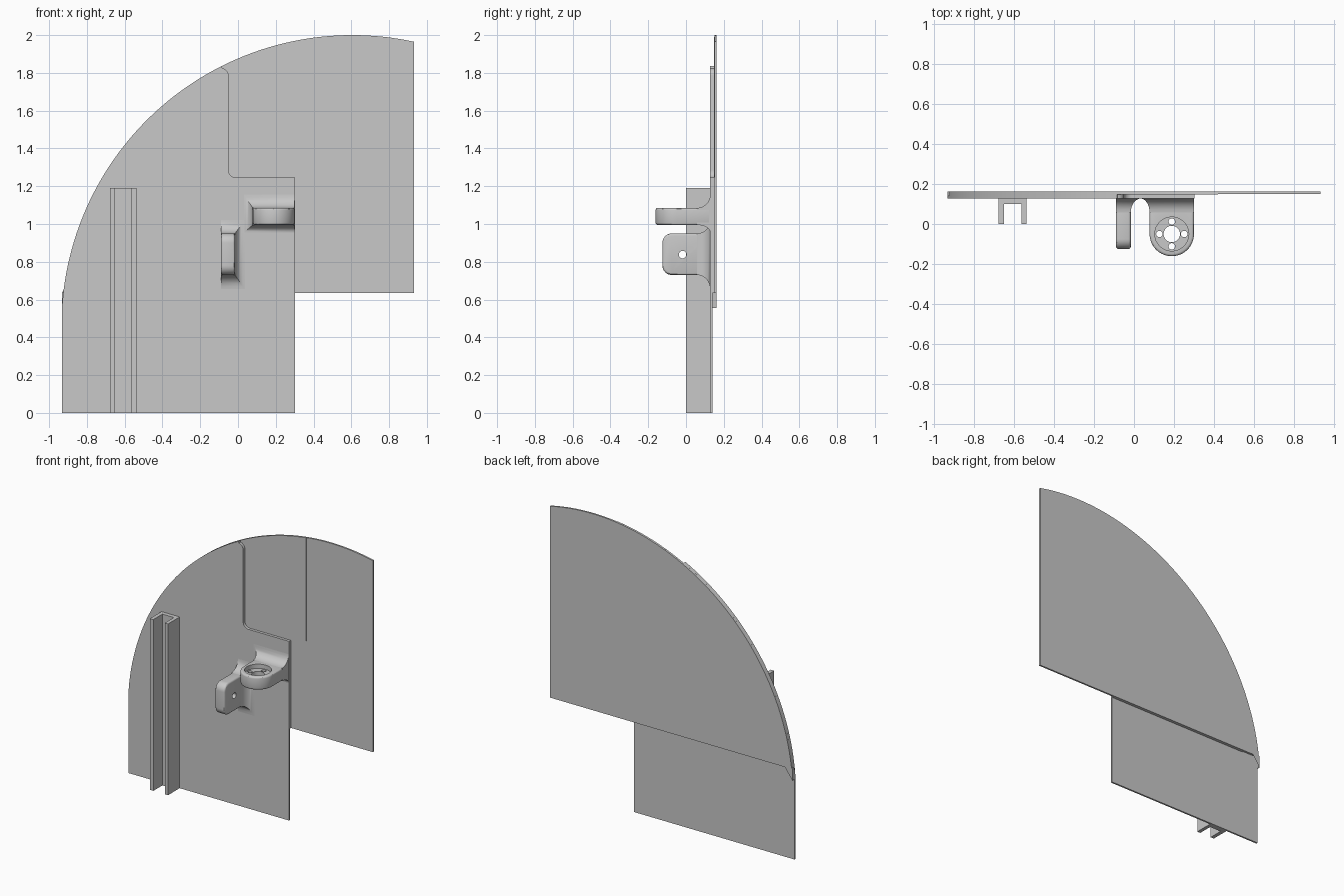
import bpy, bmesh
from math import sin, cos, radians, acos, degrees, pi
from mathutils import Vector

if "Cube" in bpy.data.objects:
    bpy.data.objects.remove(bpy.data.objects["Cube"], do_unlink=True)

GREY = (0.58, 0.58, 0.58, 1)
grey = bpy.data.materials.new("light grey")
grey.use_nodes = True
grey.diffuse_color = GREY
grey.node_tree.nodes["Principled BSDF"].inputs["Base Color"].default_value = GREY

PLATE_FRONT = 0.128


def place(axis, a, b, d):
    """2D point plus depth along the given axis"""
    return Vector({"x": (d, a, b), "y": (a, d, b), "z": (a, b, d)}[axis])


def arc(cx, cy, r, start, end, n=8):
    return [(cx + r * cos(radians(start + (end - start) * i / n)),
             cy + r * sin(radians(start + (end - start) * i / n))) for i in range(n + 1)]


def finish(bm, name):
    bmesh.ops.recalc_face_normals(bm, faces=bm.faces)
    mesh = bpy.data.meshes.new(name)
    bm.to_mesh(mesh)
    bm.free()
    mesh.materials.append(grey)
    ob = bpy.data.objects.new(name, mesh)
    bpy.context.collection.objects.link(ob)
    return ob


def prism(name, axis, outline, lo, hi):
    bm = bmesh.new()
    rings = [[bm.verts.new(place(axis, a, b, d)) for a, b in outline] for d in (lo, hi)]
    for ring in rings:
        bm.faces.new(ring)
    n = len(outline)
    for i in range(n):
        j = (i + 1) % n
        bm.faces.new((rings[0][i], rings[0][j], rings[1][j], rings[1][i]))
    return finish(bm, name)


def flare(name, x0, x1, z0, z1, left, right, down, up, n=8):
    """Concave skirt where a tab grows out of the plate"""
    bm = bmesh.new()
    rings = []
    for i in range(n + 2):
        t = min(i, n) / n * pi / 2
        o = 1 - cos(t)
        y = PLATE_FRONT - 0.07 * (1 - sin(t)) + (0.006 if i > n else 0)
        xa, xb, za, zb = x0 - left * o, x1 + right * o, z0 - down * o, z1 + up * o
        rings.append([bm.verts.new(p) for p in
                      ((xa, y, za), (xb, y, za), (xb, y, zb), (xa, y, zb))])
    for low, high in zip(rings, rings[1:]):
        for i in range(4):
            j = (i + 1) % 4
            bm.faces.new((low[i], low[j], high[j], high[i]))
    bm.faces.new(rings[0])
    bm.faces.new(rings[-1])
    return finish(bm, name)


def apply(ob, mod):
    bpy.context.view_layer.objects.active = ob
    bpy.ops.object.modifier_apply(modifier=mod.name)


def soften(ob, width):
    mod = ob.modifiers.new("edge", "BEVEL")
    mod.width, mod.segments = width, 3
    mod.limit_method, mod.angle_limit = "ANGLE", radians(50)
    apply(ob, mod)


def drill(ob, axis, a, b, r, lo, hi):
    cutter = prism("cutter", axis, arc(a, b, r, 0, 360, 32)[:-1], lo, hi)
    cutter.hide_render = True
    mod = ob.modifiers.new("hole", "BOOLEAN")
    mod.operation, mod.solver, mod.object = "DIFFERENCE", "EXACT", cutter
    apply(ob, mod)
    bpy.data.objects.remove(cutter, do_unlink=True)


# Big curved rim shared by all plates
CX, CZ, R = 0.605, 0.46, 1.54
LEFT, RIGHT, EDGE, STEP = -0.932, 0.932, 0.303, 0.635


def rim(x_from):
    start = degrees(acos((x_from - CX) / R))
    end = degrees(acos((LEFT - CX) / R))
    return arc(CX, CZ, R, start, end, 64)


def notched(bottom):
    """Front outline with the rounded notch at its upper right"""
    return (rim(-0.085) + [(LEFT, bottom), (EDGE, bottom), (EDGE, 1.245)]
            + arc(-0.01, 1.285, 0.04, 270, 180) + arc(-0.09, 1.785, 0.04, 0, 80))


back_sheet = prism("back_sheet", "y", rim(RIGHT) + [(LEFT, STEP), (RIGHT, STEP)], 0.15, 0.162)
middle_sheet = prism("middle_sheet", "y", rim(0.42) + [(LEFT, STEP), (EDGE, STEP), (EDGE, 1.25)]
                     + arc(0.395, 1.275, 0.025, -90, 0), 0.147, 0.15)
spacer = prism("spacer", "y", notched(STEP), 0.14, 0.147)
front_plate = prism("front_plate", "y", notched(0), PLATE_FRONT, 0.14)

# U-shaped channel, open to the front
channel = prism("channel", "z", [(-0.678, 0), (-0.651, 0), (-0.651, 0.1), (-0.563, 0.1),
                                 (-0.563, 0), (-0.538, 0), (-0.538, 0.13), (-0.678, 0.13)], 0, 1.19)

# Upright tab with one cross hole
upright_tab = prism("upright_tab", "x", [(0.134, 0.73), (0.134, 0.95)]
                    + arc(-0.075, 0.9, 0.05, 90, 180) + arc(-0.075, 0.78, 0.05, 180, 270),
                    -0.09, -0.016)
soften(upright_tab, 0.012)
drill(upright_tab, "x", -0.018, 0.838, 0.02, -0.2, 0.1)
upright_flare = flare("upright_flare", -0.09, -0.016, 0.73, 0.95, 0, 0.052, 0.075, 0.07)

# Level round-ended tab with a dished seat and five holes
HX, HY = 0.189, -0.05
level_tab = prism("level_tab", "z", [(0.3, 0.134), (0.078, 0.134)]
                  + arc(HX, HY, 0.111, 180, 360, 32), 0.995, 1.085)
soften(level_tab, 0.012)
drill(level_tab, "z", HX, HY, 0.085, 1.055, 1.2)
drill(level_tab, "z", HX, HY, 0.041, 0.9, 1.2)
for dx, dy in ((1, 0), (-1, 0), (0, 1), (0, -1)):
    drill(level_tab, "z", HX + 0.062 * dx, HY + 0.062 * dy, 0.016, 0.9, 1.2)
level_flare = flare("level_flare", 0.078, 0.3, 0.995, 1.085, 0.047, 0, 0.04, 0.07)

# Smooth the curves and keep the hard edges
for ob in bpy.context.view_layer.objects:
    ob.select_set(False)
for ob in (back_sheet, middle_sheet, spacer, front_plate, channel, upright_tab, upright_flare,
           level_tab, level_flare):
    ob.select_set(True)
    bpy.context.view_layer.objects.active = ob
bpy.ops.object.shade_smooth_by_angle(angle=radians(30))
